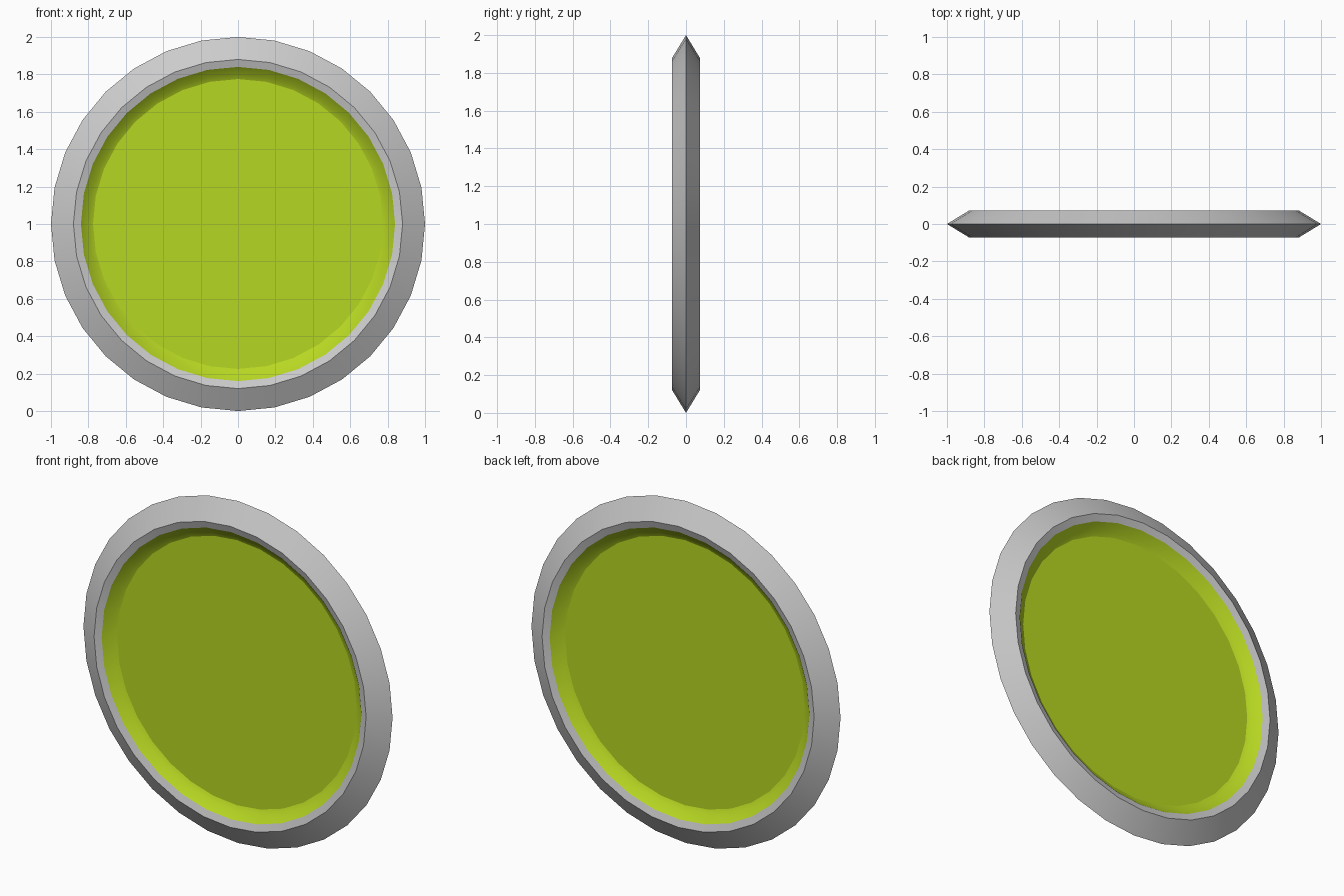
import bpy, bmesh, math

if "Cube" in bpy.data.objects:
    bpy.data.objects.remove(bpy.data.objects["Cube"])

SEGMENTS = 32


def material(name, color):
    m = bpy.data.materials.new(name)
    m.diffuse_color = (*color, 1)
    m.use_nodes = True
    m.node_tree.nodes["Principled BSDF"].inputs["Base Color"].default_value = m.diffuse_color
    return m


def lathe(name, profile, mat, cap=False):
    """Spin (radius, y) points around the y axis, through the centre at z = 1."""
    bm = bmesh.new()
    rings = []
    for r, y in profile:
        rings.append([bm.verts.new((r * math.sin(a), y, 1 + r * math.cos(a)))
                      for a in (2 * math.pi * i / SEGMENTS for i in range(SEGMENTS))])
    for a, b in zip(rings, rings[1:]):
        for i in range(SEGMENTS):
            j = (i + 1) % SEGMENTS
            bm.faces.new((a[i], a[j], b[j], b[i]))
    if cap:
        bm.faces.new(rings[0][::-1])
        bm.faces.new(rings[-1])
    bmesh.ops.recalc_face_normals(bm, faces=bm.faces)
    mesh = bpy.data.meshes.new(name)
    bm.to_mesh(mesh)
    bm.free()
    mesh.materials.append(mat)
    obj = bpy.data.objects.new(name, mesh)
    bpy.context.collection.objects.link(obj)
    bpy.ops.object.select_all(action='DESELECT')
    obj.select_set(True)
    bpy.context.view_layer.objects.active = obj
    bpy.ops.object.shade_smooth_by_angle(angle=math.radians(20))
    return obj


grey = material("light grey", (0.6, 0.6, 0.6))
lime = material("lime green", (0.47, 0.68, 0.016))

# Bevelled outer rim, closed around the edge of the dish
half_rim = [(0.84, -0.06), (0.88, -0.073)]
lathe("rim", half_rim + [(1.0, 0)] + [(r, -y) for r, y in half_rim[::-1]], grey)

# Recessed dish, the same on both faces: flat middle, shallow step, steep wall
half_dish = [(0.775, -0.01), (0.80, -0.022), (0.84, -0.06)]
lathe("dish", half_dish + [(r, -y) for r, y in half_dish[::-1]], lime, cap=True)
